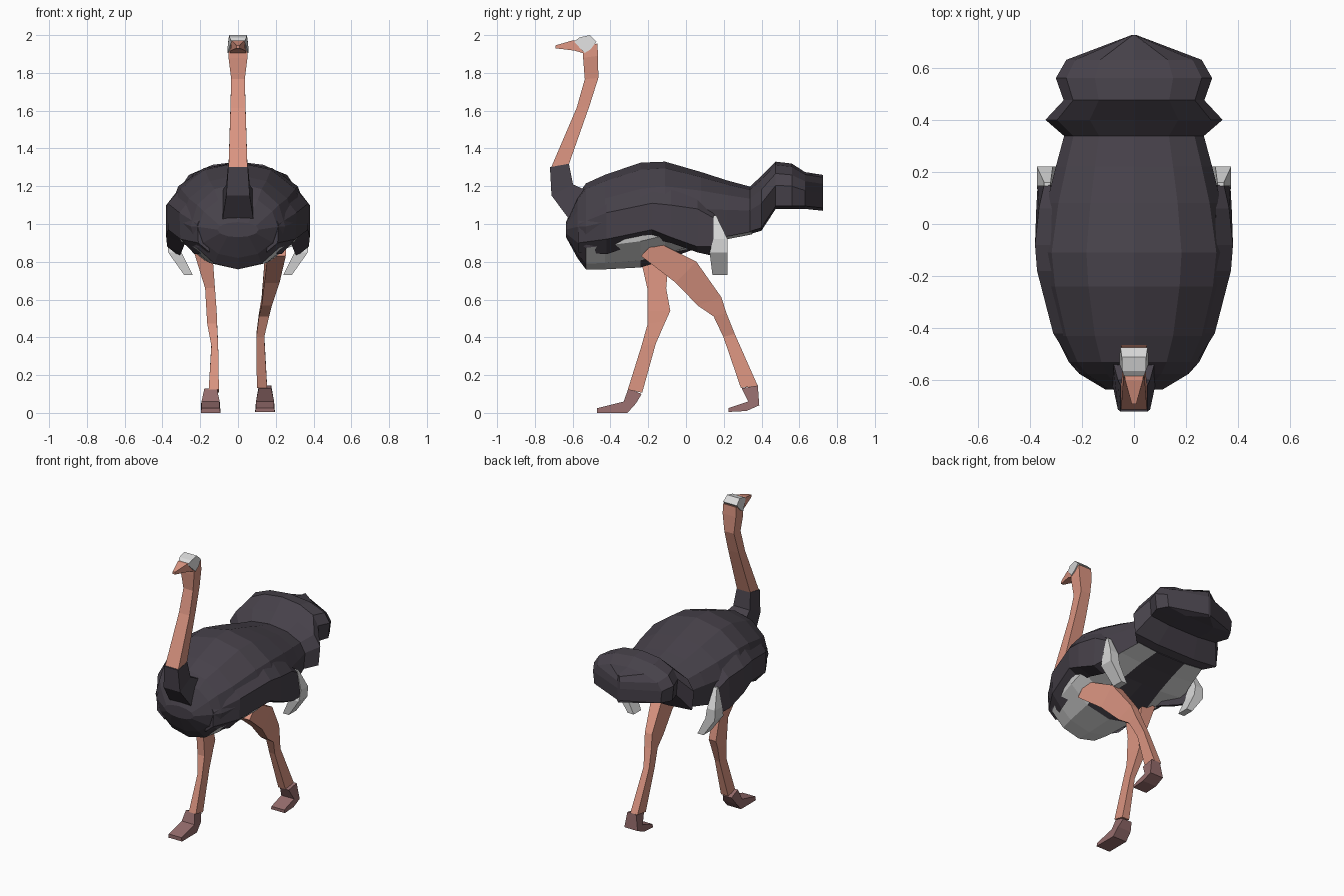
import bpy, bmesh
from math import sin, cos, pi, radians
from mathutils import Vector


def material(name, rgb):
    m = bpy.data.materials.new(name)
    m.diffuse_color = (*rgb, 1)
    return m


DARK = material("dark_plumage", (0.062, 0.053, 0.068))
SKIN = material("pink_skin", (0.71, 0.30, 0.22))
PALE = material("pale_feather", (0.70, 0.70, 0.70))
FOOT = material("brown_foot", (0.30, 0.15, 0.15))


def loft(name, rings, mats, rule=None):
    """Skin a list of equal-length point rings and cap both ends."""
    bm = bmesh.new()
    vs = [[bm.verts.new(p) for p in r] for r in rings]
    n = len(rings[0])
    for a, b in zip(vs, vs[1:]):
        for i in range(n):
            j = (i + 1) % n
            bm.faces.new((a[i], a[j], b[j], b[i]))
    bm.faces.new(vs[0])
    bm.faces.new(vs[-1])
    bmesh.ops.recalc_face_normals(bm, faces=bm.faces)
    if rule:
        for f in bm.faces:
            f.material_index = rule(f.calc_center_median(), f.normal)
    me = bpy.data.meshes.new(name)
    bm.to_mesh(me)
    bm.free()
    for m in mats:
        me.materials.append(m)
    ob = bpy.data.objects.new(name, me)
    bpy.context.collection.objects.link(ob)
    return ob


def slab(name, x, prof, mat):
    """Side profile of (y, z, half width) skinned between both sides."""
    loft(name, [[Vector((x + s * w, y, z)) for y, z, w in prof] for s in (-1, 1)], [mat])


def section(y, w, zb, zt, flat=False):
    """12-sided cross-section standing across the body; flat squares off its underside."""
    out = []
    for i in range(12):
        a = pi / 2 + i * pi / 6
        x, z = w * cos(a), (zt + zb) / 2 + (zt - zb) / 2 * sin(a)
        if flat and 4 <= i <= 8:
            k = abs(i - 6)
            x = (0 if k == 0 else 0.42 if k == 1 else 0.96) * w * (-1 if i < 6 else 1)
            z = zb + (0.015 if k == 2 else 0)
        out.append(Vector((x, y, z)))
    return out


def box(x, y, z, hw, hd, tilt):
    """Four-cornered ring; tilt turns its depth axis from y towards z."""
    t = radians(tilt)
    return [Vector((x + i * hw, y + j * hd * cos(t), z + j * hd * sin(t)))
            for i, j in ((-1, -1), (1, -1), (1, 1), (-1, 1))]


# Body: pale underside with a dark strip along the rear middle
def belly(c, n):
    if n.z > -0.3 or not -0.54 < c.y < 0.34:
        return 0
    if c.y < -0.2:
        return 1
    return 1 if n.z < -0.75 - 0.35 * min(0, c.y) * -1 and abs(c.x) > 0.11 or (c.y < -0.1 and abs(c.x) > 0.11) else 0


loft("body", [section(*s) for s in (
    (-0.635, 0.11, 0.93, 1.01),
    (-0.575, 0.21, 0.82, 1.15),
    (-0.53, 0.25, 0.76, 1.215),
    (-0.43, 0.30, 0.76, 1.26),
    (-0.24, 0.35, 0.77, 1.325),
    (-0.11, 0.365, 0.81, 1.33),
    (0.08, 0.335, 0.88, 1.275, True),
    (0.22, 0.30, 0.92, 1.23, True),
    (0.35, 0.265, 0.945, 1.195, True))], [DARK, PALE], belly)

# Tail plume
loft("tail", [section(*s, True) for s in (
    (0.335, 0.265, 0.945, 1.195),
    (0.40, 0.34, 0.965, 1.255),
    (0.475, 0.27, 1.08, 1.33),
    (0.56, 0.30, 1.08, 1.32),
    (0.63, 0.26, 1.08, 1.275),
    (0.725, 0.01, 1.07, 1.26))], [DARK])

# Wings with pale tips; each row: y, then four (x, z) corners
WING = (
    (-0.57, (0.18, 1.06), (0.215, 1.00), (0.21, 0.90), (0.15, 0.85)),
    (-0.42, (0.27, 1.11), (0.31, 1.06), (0.305, 0.92), (0.23, 0.84)),
    (-0.18, (0.31, 1.18), (0.372, 1.11), (0.37, 0.97), (0.27, 0.92)),
    (-0.08, (0.31, 1.19), (0.38, 1.10), (0.38, 0.93), (0.28, 0.90)),
    (0.06, (0.315, 1.13), (0.365, 1.08), (0.375, 0.88), (0.30, 0.85)),
    (0.15, (0.32, 1.05), (0.345, 1.03), (0.37, 0.88), (0.31, 0.83)))
TIP = (
    (1.045, 0.32, 0.345, 0.145, 0.16),
    (0.92, 0.312, 0.373, 0.145, 0.22),
    (0.85, 0.30, 0.37, 0.125, 0.22),
    (0.73, 0.24, 0.285, 0.14, 0.22))
for side, s in (("left", -1), ("right", 1)):
    loft(side + "_wing", [[Vector((s * x, r[0], z)) for x, z in r[1:]] for r in WING], [DARK])
    loft(side + "_wing_tip",
         [[Vector((s * x, y, z)) for x, y in ((x0, y0), (x1, y0), (x1, y1), (x0, y1))]
          for z, x0, x1, y0, y1 in TIP], [PALE])

# Neck and head
loft("neck_base", [box(0, *r) for r in (
    (-0.50, 1.06, 0.085, 0.09, 70),
    (-0.57, 1.10, 0.082, 0.09, 58),
    (-0.655, 1.18, 0.062, 0.064, 27),
    (-0.67, 1.31, 0.052, 0.051, 10))], [DARK])
loft("neck", [box(0, *r) for r in (
    (-0.67, 1.30, 0.05, 0.048, 10),
    (-0.545, 1.62, 0.04, 0.034, 8),
    (-0.50, 1.77, 0.036, 0.036, 5),
    (-0.505, 1.885, 0.050, 0.040, 8),
    (-0.508, 1.945, 0.048, 0.040, 15))], [SKIN])
slab("head_cap", 0, (
    (-0.474, 1.965, 0.052), (-0.51, 2.0, 0.047), (-0.565, 1.987, 0.045),
    (-0.592, 1.965, 0.035), (-0.537, 1.905, 0.056), (-0.505, 1.925, 0.056)), PALE)
slab("beak", 0, (
    (-0.53, 1.97, 0.042), (-0.60, 1.972, 0.034), (-0.69, 1.946, 0.009),
    (-0.69, 1.930, 0.009), (-0.59, 1.918, 0.038), (-0.53, 1.90, 0.045)), SKIN)

# Legs in mid stride
loft("left_leg", [box(*r) for r in (
    (-0.19, -0.17, 0.88, 0.052, 0.085, 0),
    (-0.148, -0.155, 0.66, 0.026, 0.050, 0),
    (-0.14, -0.143, 0.54, 0.027, 0.060, 0),
    (-0.137, -0.155, 0.48, 0.026, 0.048, 8),
    (-0.123, -0.198, 0.36, 0.018, 0.038, 8),
    (-0.128, -0.27, 0.115, 0.027, 0.039, -12))], [SKIN])
loft("right_leg", [box(*r) for r in (
    (0.205, -0.20, 0.87, 0.048, 0.055, 46),
    (0.18, 0.0, 0.745, 0.040, 0.078, 46),
    (0.152, 0.125, 0.59, 0.027, 0.066, 20),
    (0.138, 0.18, 0.52, 0.027, 0.035, 15),
    (0.118, 0.228, 0.41, 0.021, 0.031, 15),
    (0.127, 0.335, 0.138, 0.027, 0.045, 8))], [SKIN])

# Feet
slab("left_foot", -0.145, (
    (-0.305, 0.13, 0.033), (-0.235, 0.10, 0.033), (-0.265, 0.05, 0.05), (-0.31, 0.0, 0.052),
    (-0.47, 0.0, 0.052), (-0.47, 0.025, 0.048), (-0.33, 0.06, 0.048)), FOOT)
slab("right_foot", 0.143, (
    (0.295, 0.13, 0.033), (0.38, 0.145, 0.033), (0.388, 0.04, 0.05), (0.32, 0.01, 0.052),
    (0.225, 0.005, 0.052), (0.225, 0.025, 0.048), (0.33, 0.06, 0.048)), FOOT)
